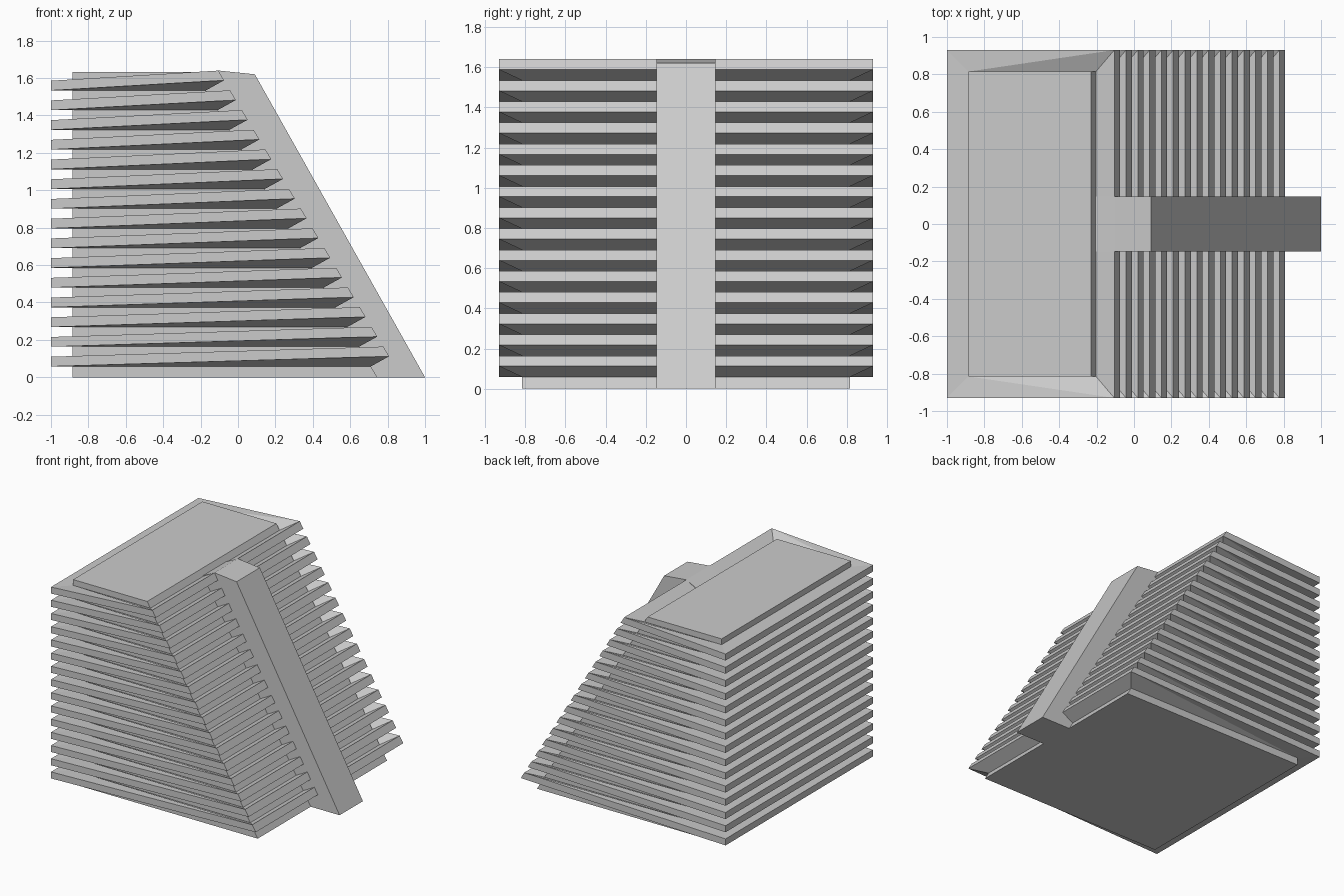
import bpy, bmesh

cube = bpy.data.objects.get("Cube")
if cube:
    bpy.data.objects.remove(cube, do_unlink=True)

# One plain grey for the whole building
GREY = (0.6, 0.6, 0.6, 1)
concrete = bpy.data.materials.new("grey_concrete")
concrete.use_nodes = True
concrete.diffuse_color = GREY
concrete.node_tree.nodes["Principled BSDF"].inputs["Base Color"].default_value = GREY

BACK, HALF = -0.885, 0.815           # core walls
RIM_BACK, RIM_HALF = -1.0, 0.93      # ledge rim
FLOORS, FIRST, PITCH, THICK, RISE = 15, 0.058, 0.1054, 0.052, 0.054


def slope(z):
    """Depth of the leaning facade at a height."""
    return 0.745 - 0.598 * z


def finish(name, bm):
    bmesh.ops.recalc_face_normals(bm, faces=bm.faces)
    mesh = bpy.data.meshes.new(name)
    bm.to_mesh(mesh)
    bm.free()
    mesh.materials.append(concrete)
    obj = bpy.data.objects.new(name, mesh)
    bpy.context.collection.objects.link(obj)
    return obj


def extruded(name, profile, half):
    """Side profile in x and z, extruded across y."""
    bm = bmesh.new()
    sides = [[bm.verts.new((x, y, z)) for x, z in profile] for y in (-half, half)]
    for side in sides:
        bm.faces.new(side)
    n = len(profile)
    for i in range(n):
        j = (i + 1) % n
        bm.faces.new((sides[0][i], sides[0][j], sides[1][j], sides[1][i]))
    return finish(name, bm)


def ring(bm, back, front, half, z_back, z_front):
    corners = ((back, -half, z_back), (front, -half, z_front),
               (front, half, z_front), (back, half, z_back))
    return [bm.verts.new(c) for c in corners]


def ledge(name, z):
    """Frame around the core whose outer rim climbs toward the facade."""
    bm = bmesh.new()
    levels = []
    for h in (z, z + THICK):
        inner = ring(bm, BACK, slope(h), HALF, h, h)
        outer = ring(bm, RIM_BACK, slope(h + RISE) + 0.13, RIM_HALF, h, h + RISE)
        levels.append((inner, outer))
    for i in range(4):
        j = (i + 1) % 4
        for inner, outer in levels:
            if i == 0:      # twisted side strips split from inner back to outer front
                bm.faces.new((inner[i], inner[j], outer[j]))
                bm.faces.new((inner[i], outer[j], outer[i]))
            elif i == 2:
                bm.faces.new((inner[i], inner[j], outer[i]))
                bm.faces.new((inner[j], outer[j], outer[i]))
            else:
                bm.faces.new((inner[i], inner[j], outer[j], outer[i]))
        for k in (0, 1):
            lo, hi = levels[0][k], levels[1][k]
            bm.faces.new((lo[i], lo[j], hi[j], hi[i]))
    return finish(name, bm)


# Solid core with a leaning facade
TOP = 1.632
extruded("core", [(BACK, 0), (slope(0), 0), (slope(TOP), TOP), (BACK, TOP)], HALF)

# Stacked floor ledges
for n in range(FLOORS):
    ledge(f"floor_ledge_{n + 1}", FIRST + n * PITCH)

# Leaning spine up the middle of the facade
extruded("facade_spine", [(slope(0), 0), (1, 0), (0.09, 1.62), (-0.105, 1.64),
                          (slope(1.59), 1.59)], 0.147)
